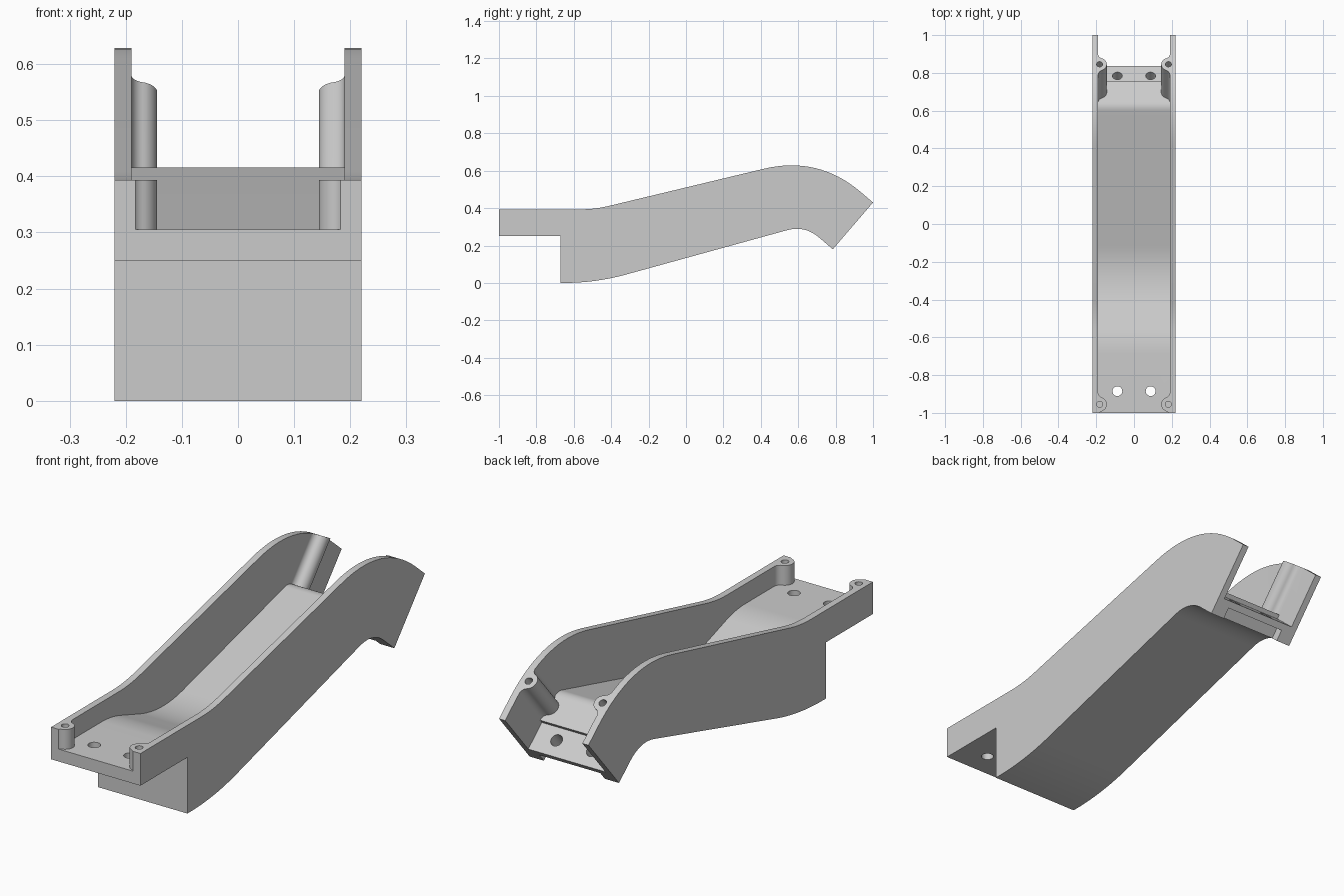
import bpy, bmesh, math
from mathutils import Vector

if "Cube" in bpy.data.objects:
    bpy.data.objects.remove(bpy.data.objects["Cube"])

HALF, INNER = 0.22, 0.19             # outer and inner half widths
END_LOW = Vector((0, 0.785, 0.18))   # bottom corner of the slanted rear end
UP = Vector((0, 0.652, 0.758))       # along the rear end face
OUT = Vector((0, 0.758, -0.652))     # normal of the rear end face
SIDE = Vector((1, 0, 0))


def rounded(corners, steps=16):
    """Turn (y, z, cut) corners into a path with eased corners."""
    path = []
    for i, (y, z, cut) in enumerate(corners):
        p = Vector((0, y, z))
        if not cut:
            path.append(p)
            continue
        before = Vector((0, *corners[i - 1][:2]))
        after = Vector((0, *corners[(i + 1) % len(corners)][:2]))
        a = p + (before - p).normalized() * cut
        b = p + (after - p).normalized() * cut
        for k in range(steps + 1):
            t = k / steps
            path.append(a * (1 - t) ** 2 + p * 2 * t * (1 - t) + b * t * t)
    return path


def prism(name, points, direction):
    """Extrude a closed outline along a direction."""
    bm = bmesh.new()
    face = bm.faces.new([bm.verts.new(p) for p in points])
    grown = bmesh.ops.extrude_face_region(bm, geom=[face])
    bmesh.ops.translate(bm, vec=direction,
                        verts=[v for v in grown["geom"] if isinstance(v, bmesh.types.BMVert)])
    bmesh.ops.recalc_face_normals(bm, faces=bm.faces)
    mesh = bpy.data.meshes.new(name)
    bm.to_mesh(mesh)
    bm.free()
    obj = bpy.data.objects.new(name, mesh)
    bpy.context.collection.objects.link(obj)
    return obj


def slab(name, corners, half):
    shift = SIDE * half
    return prism(name, [p - shift for p in rounded(corners)], shift * 2)


def drill(name, start, axis, radius, depth):
    """Round cutter that begins at start and runs along axis."""
    v = axis.cross(SIDE)
    ring = [start + radius * (SIDE * math.cos(a) + v * math.sin(a))
            for a in (k * math.tau / 32 for k in range(32))]
    return prism(name, ring, axis * depth)


def boss(name, side, base, axis, length, r=0.038, fillet=0.03):
    """Screw post blended into the side wall by two fillets."""
    along = SIDE.cross(axis)
    cx, fx = 0.182, INNER - fillet
    reach = math.sqrt((r + fillet) ** 2 - (cx - fx) ** 2)
    turn = math.atan2(reach, cx - fx)
    half = []
    for k in range(9):                # fillet, from wall to post
        a = turn * k / 8
        half.append((fx + fillet * math.cos(a), reach - fillet * math.sin(a)))
    for k in range(1, 11):            # post, to its innermost point
        a = turn * (1 - k / 10)
        half.append((cx - r * math.cos(a), r * math.sin(a)))
    outline = half + [(x, -s) for x, s in reversed(half[:-1])]
    outline = [(0.25, reach)] + outline + [(0.25, -reach)]
    points = [base + SIDE * (side * x) + along * s for x, s in outline]
    return prism(name, points, axis * length)


def subtract(target, cutter):
    cutter.hide_render = True
    mod = target.modifiers.new("cut", "BOOLEAN")
    mod.operation, mod.solver, mod.object = "DIFFERENCE", "EXACT", cutter
    bpy.context.view_layer.objects.active = target
    bpy.ops.object.modifier_apply(modifier=mod.name)
    bpy.data.objects.remove(cutter)


# Solid outer body
body = slab("channel_body", [
    (-1, 0.25, 0), (-1, 0.393, 0), (-0.49, 0.393, 0.08), (0.707, 0.68, 0.3),
    (1, 0.43, 0), (0.785, 0.18, 0), (0.635, 0.308, 0.1),
    (-0.483, 0, 0.17), (-0.67, 0, 0), (-0.67, 0.25, 0)], HALF)

# Space inside the channel: front shelf, dip, ramp, ridge and rear shelf
hollow = slab("hollow", [
    (-1.1, 0.305, 0), (-0.62, 0.305, 0.07), (-0.27, 0.188, 0.16),
    (0.63, 0.421, 0.03), (0.755, 0.338, 0), (0.742, 0.323, 0),
    (0.902, 0.186, 0), (1.2, 0.4, 0), (1.2, 0.9, 0), (-1.1, 0.9, 0)], INNER)

# Screw posts are left standing in the hollow
Z = Vector((0, 0, 1))
front_post = Vector((0, -0.955, 0.2))
rear_post = Vector((0, 0.855, 0.56))
for side in (-1, 1):
    subtract(hollow, boss("front_post", side, front_post, Z, 0.8))
    subtract(hollow, boss("rear_post", side, rear_post - UP * 0.5, UP, 1.0))
subtract(body, hollow)

# Recess under the rear shelf
lip = END_LOW - UP * 0.1 - SIDE * 0.15
subtract(body, prism("rear_recess", [
    lip + OUT * 0.05, lip + OUT * 0.05 + UP * 0.15,
    lip - OUT * 0.04 + UP * 0.15, lip - OUT * 0.04], SIDE * 0.3))

# Screw holes in the posts, bolt holes in the shelves
for side in (-1, 1):
    post, bolt = SIDE * side * 0.182, SIDE * side * 0.088
    subtract(body, drill("front_screw", front_post + post + Z * 0.3, -Z, 0.016, 0.2))
    subtract(body, drill("rear_screw", rear_post + post + UP * 0.1, -UP, 0.016, 0.2))
    subtract(body, drill("front_bolt", Vector((0, -0.885, 0.35)) + bolt, -Z, 0.026, 0.2))
    subtract(body, drill("rear_bolt", Vector((0, 0.785, 0.288)) + bolt + UP * 0.05,
                         -UP, 0.026, 0.3))

# Plain grey plastic
grey = bpy.data.materials.new("light_grey_plastic")
grey.use_nodes = True
colour = (0.6, 0.6, 0.6, 1)
grey.diffuse_color = colour
grey.node_tree.nodes["Principled BSDF"].inputs["Base Color"].default_value = colour
body.data.materials.clear()
body.data.materials.append(grey)

bpy.ops.object.select_all(action="DESELECT")
body.select_set(True)
bpy.context.view_layer.objects.active = body
bpy.ops.object.shade_smooth_by_angle(angle=math.radians(30))
